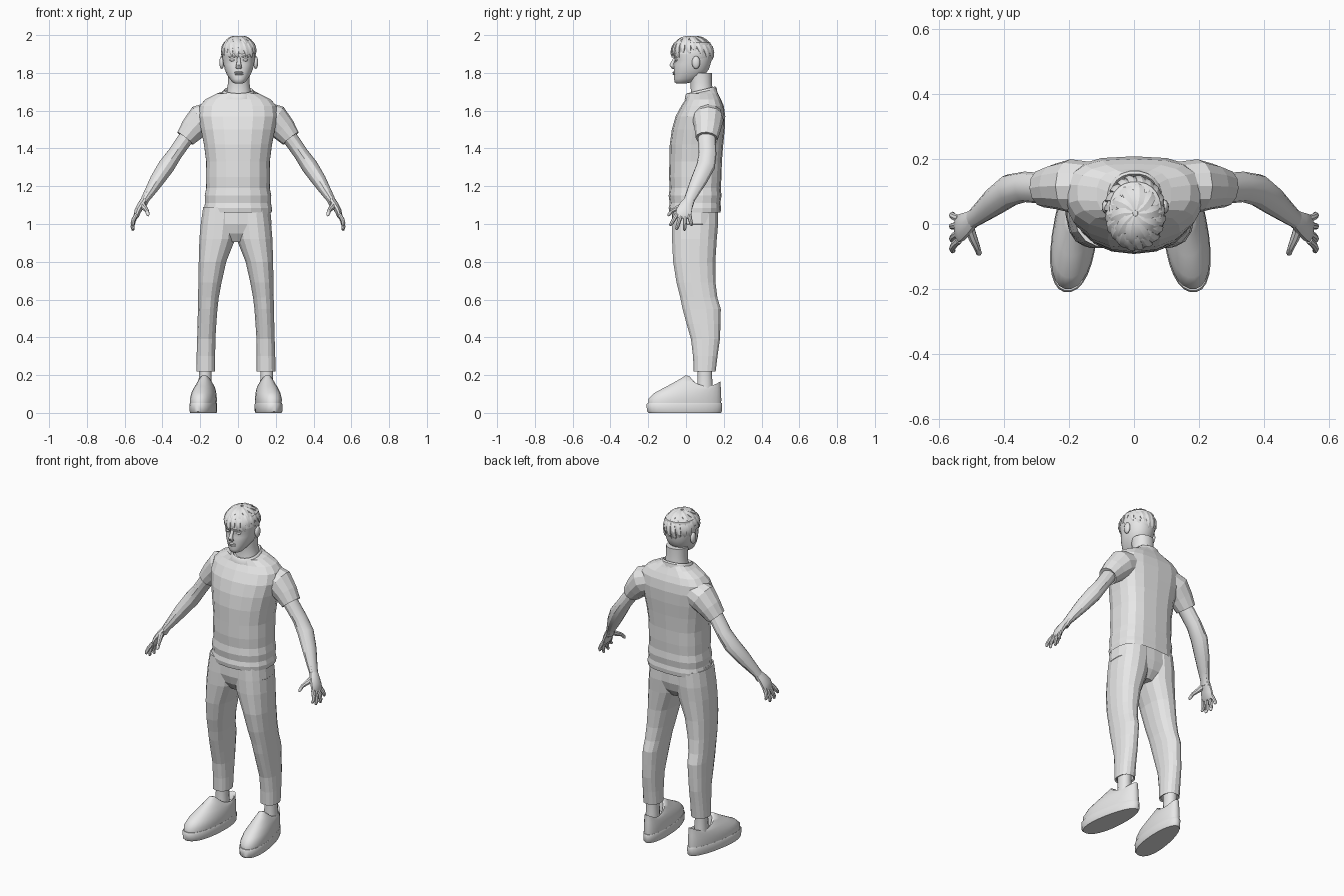
import bpy, bmesh, math
from mathutils import Vector

grey = bpy.data.materials.new("light_grey")
grey.diffuse_color = (0.8, 0.8, 0.8, 1)


def finish(name, bm, smooth=None):
    bmesh.ops.recalc_face_normals(bm, faces=bm.faces)
    me = bpy.data.meshes.new(name)
    bm.to_mesh(me)
    bm.free()
    me.materials.append(grey)
    ob = bpy.data.objects.new(name, me)
    bpy.context.collection.objects.link(ob)
    if smooth:
        bpy.ops.object.select_all(action='DESELECT')
        ob.select_set(True)
        bpy.context.view_layer.objects.active = ob
        bpy.ops.object.shade_smooth_by_angle(angle=math.radians(smooth))
    return ob


def loft(name, rings, smooth=None):
    """Skin a list of point rings and cap both ends."""
    bm = bmesh.new()
    vs = [[bm.verts.new(p) for p in r] for r in rings]
    n = len(vs[0])
    for a, b in zip(vs, vs[1:]):
        for i in range(n):
            j = (i + 1) % n
            bm.faces.new((a[i], a[j], b[j], b[i]))
    bm.faces.new(vs[0])
    bm.faces.new(vs[-1])
    return finish(name, bm, smooth)


def ring(cx, hw, yf, yb, zf, zb=None, n=18, pf=2.2, pb=2.2, dip=0):
    """Rounded outline from yf to yb; front and back may differ in height."""
    zb = zf if zb is None else zb
    pts = []
    for i in range(n):
        a = 2 * math.pi * (i + 0.5) / n
        c, s = math.cos(a), math.sin(a)
        p = pf if s < 0 else pb
        u = math.copysign(abs(c) ** (2 / p), c)
        v = math.copysign(abs(s) ** (2 / p), s)
        t = (v + 1) / 2
        pts.append(Vector((cx + hw * u, yf + (yb - yf) * t,
                           zf + (zb - zf) * t - dip * (1 - v * v))))
    return pts


def tube(name, path, radii, ref=(0, 1, 0), n=10, smooth=None):
    """Elliptical tube; each radius is (across, along ref)."""
    path = [Vector(p) for p in path]
    rings = []
    for i, p in enumerate(path):
        t = (path[min(i + 1, len(path) - 1)] - path[max(i - 1, 0)]).normalized()
        u = t.cross(Vector(ref)).normalized()
        v = u.cross(t)
        ru, rv = radii[i]
        rings.append([p + u * ru * math.cos(2 * math.pi * k / n)
                      + v * rv * math.sin(2 * math.pi * k / n) for k in range(n)])
    return loft(name, rings, smooth)


def ball(name, c, r, keep=None, smooth=60, seg=16):
    bm = bmesh.new()
    bmesh.ops.create_uvsphere(bm, u_segments=seg, v_segments=seg // 2 + 2, radius=1)
    for v in bm.verts:
        v.co = Vector((c[k] + v.co[k] * r[k] for k in range(3)))
    if keep:
        bad = [f for f in bm.faces if not keep(f.calc_center_median())]
        bmesh.ops.delete(bm, geom=bad, context='FACES')
    return finish(name, bm, smooth)


# Shirt body: half width, front y, back y, height
shirt = [(.172, -.08, .175, 1.075), (.180, -.088, .183, 1.06), (.182, -.092, .186, 1.085),
         (.176, -.086, .182, 1.11), (.178, -.092, .188, 1.15), (.170, -.086, .184, 1.19),
         (.171, -.09, .188, 1.25), (.170, -.088, .19, 1.33), (.182, -.086, .197, 1.42),
         (.198, -.075, .205, 1.50), (.212, -.055, .208, 1.57), (.205, -.025, .2, 1.625),
         (.175, -.002, .185, 1.66), (.115, .005, .17, 1.69)]
loft("shirt_body", [ring(0, w, f, b, z, pf=2.2, pb=2.9) for w, f, b, z in shirt]
     + [ring(.002, .078, .005, .158, 1.68, 1.72)])
# Collar band
loft("collar", [ring(.002, w, f, b, zf, zb, n=20) for w, f, b, zf, zb in
                [(.09, -.008, .168, 1.66, 1.69), (.083, -.004, .163, 1.683, 1.722),
                 (.075, .006, .155, 1.692, 1.728), (.066, .015, .146, 1.68, 1.715)]], 40)

# Trousers: hips, then legs
loft("hips", [ring(-.004, w, f, b, z, pf=2.6, pb=2.6) for w, f, b, z in
              [(.06, -.03, .12, .905), (.13, -.06, .155, .95), (.184, -.074, .17, 1.0),
               (.175, -.072, .17, 1.1)]])
legs = [(-.01, .175, -.07, .17, 1.09), (-.008, .188, -.075, .172, 1.0),
        (.002, .195, -.076, .165, .92), (.05, .198, -.07, .157, .80),
        (.075, .2, -.052, .158, .69), (.09, .201, -.032, .168, .61),
        (.097, .202, -.02, .186, .55), (.103, .204, .002, .184, .47),
        (.108, .206, .025, .181, .39), (.109, .209, .036, .168, .3),
        (.109, .21, .04, .158, .22), (.118, .2, .05, .15, .225), (.12, .198, .052, .148, .26)]
upper = [(.064, -.2, .187, .045, .045, 0), (.066, -.2, .188, .075, .07, 0),
         (.062, -.165, .187, .108, .1, 0), (.055, -.1, .186, .142, .125, .005),
         (.048, -.035, .184, .178, .145, .02), (.043, .0, .184, .2, .168, .04),
         (.036, .02, .172, .192, .16, .04), (.034, .03, .165, .13, .12, 0)]
MID = -.011  # mirror line of the legs
for s, side in ((1, "left"), (-1, "right")):
    loft(side + "_leg", [ring(MID + s * (a + b) / 2, (b - a) / 2, f, k, z, n=16, pf=2.3, pb=2.3)
                         for a, b, f, k, z in legs])
    loft(side + "_ankle", [ring(MID + s * .163, w, .1 - w * 1.15, .1 + w * 1.15, z, n=12)
                           for w, z in ((.038, .09), (.036, .16), (.034, .2), (.036, .27))], 50)

    def shoe(rings):
        # wider at the toe and turned slightly outwards
        for r in rings:
            for p in r:
                p.x = MID + s * (.168 + p.x * (1 - .75 * p.y) - .12 * p.y)
        return rings
    loft(side + "_shoe_upper", shoe([ring(0, w, f, b, zf, zb, n=28, dip=d)
                                     for w, f, b, zf, zb, d in upper]), 50)
    loft(side + "_shoe_sole", shoe([ring(0, w, f, b, z, n=28) for w, f, b, z in
                                    [(.064, -.2, .185, 0), (.067, -.208, .192, .008),
                                     (.068, -.21, .193, .045), (.065, -.205, .19, .052)]]), 40)

    # Sleeve with turned-in cuff
    tube(side + "_sleeve",
         [(s * x, y, z) for x, y, z in [(.13, .115, 1.575), (.195, .117, 1.55), (.24, .115, 1.502),
                                        (.28, .11, 1.453), (.275, .11, 1.459)]],
         [(.075, .075), (.084, .082), (.068, .07), (.053, .059), (.044, .05)], n=12)
    # Arm from inside the sleeve to the wrist
    tube(side + "_arm",
         [(s * x, y, z) for x, y, z in [(.24, .11, 1.5), (.29, .11, 1.435), (.335, .114, 1.37),
                                        (.38, .104, 1.305), (.43, .068, 1.23), (.47, .035, 1.165),
                                        (.492, .018, 1.13), (.505, .008, 1.1)]],
         [(.042, .046), (.04, .047), (.039, .047), (.044, .05), (.038, .044), (.028, .034),
          (.022, .029), (.02, .03)], n=12, smooth=30)
    # Palm, fingers and thumb
    tube(side + "_palm",
         [(s * x, y, z) for x, y, z in [(.492, .018, 1.13), (.513, .002, 1.1), (.53, -.01, 1.07),
                                        (.54, -.015, 1.04), (.543, -.016, 1.03)]],
         [(.02, .026), (.02, .036), (.018, .043), (.014, .044), (.008, .04)], smooth=40)
    for k, (y0, y1, zt) in enumerate([(-.049, -.083, .99), (-.027, -.05, .968),
                                      (-.004, -.008, .964), (.016, .03, .99)]):
        d = zt - 1.045
        tube(f"{side}_finger_{k + 1}",
             [(s * .538, y0, 1.05), (s * .553, y0 + (y1 - y0) * .45, 1.045 + d * .4),
              (s * .559, y0 + (y1 - y0) * .8, 1.045 + d * .75), (s * .556, y1, zt + .005),
              (s * .554, y1, zt)],
             [(.011, .012), (.011, .011), (.0095, .01), (.008, .008), (.003, .003)],
             n=8, smooth=40)
    tube(side + "_thumb",
         [(s * x, y, z) for x, y, z in [(.508, -.005, 1.105), (.495, -.042, 1.085),
                                        (.483, -.07, 1.072), (.476, -.09, 1.05), (.475, -.095, 1.042)]],
         [(.016, .018), (.014, .015), (.011, .011), (.009, .009), (.003, .003)],
         ref=(0, .5, 1), n=8, smooth=40)

# Neck and head
HX = .004
loft("neck", [ring(HX, w, f, b, z, n=16) for w, f, b, z in
              [(.075, .015, .15, 1.65), (.064, .025, .143, 1.7), (.058, .022, .138, 1.75),
               (.06, .015, .138, 1.8)]], 50)
head = [(.02, -.05, .0, 1.744), (.034, -.06, .03, 1.75), (.048, -.064, .07, 1.768),
        (.063, -.063, .1, 1.79), (.075, -.064, .122, 1.82), (.081, -.062, .13, 1.845),
        (.085, -.058, .135, 1.868), (.087, -.066, .138, 1.89), (.087, -.068, .138, 1.92),
        (.08, -.05, .13, 1.96), (.04, -.01, .08, 1.98)]
loft("head", [ring(HX, w, f, b, z, n=24, pf=2.3) for w, f, b, z in head], 50)
tube("nose", [(HX, -.058, 1.885), (HX, -.068, 1.86), (HX, -.077, 1.84), (HX, -.07, 1.827),
              (HX, -.058, 1.824)],
     [(.008, .006), (.01, .009), (.014, .011), (.016, .008), (.01, .004)], smooth=50)
for k, z in (("upper", 1.802), ("lower", 1.793)):
    ball(k + "_lip", (HX, -.062, z), (.024, .009, .0055), seg=12)
for s, side in ((1, "left"), (-1, "right")):
    ball(side + "_eye", (HX + s * .034, -.05, 1.868), (.015, .009, .007), seg=12)
    tube(side + "_brow", [(HX + s * .014, -.064, 1.883), (HX + s * .035, -.061, 1.888),
                          (HX + s * .056, -.048, 1.883)],
         [(.003, .004), (.004, .005), (.002, .003)], n=6)
    ball(side + "_ear", (HX + s * .09, .053, 1.855), (.013, .022, .034), seg=12)

# Hair: cap plus locks sweeping from the crown
C = Vector((HX, .033, 1.9))


def hairline(p):
    return p.z > 1.905 - .07 * min(max((p.y - .03) / .06, 0), 1)


ball("hair_cap", C, (.092, .111, .092), hairline, seg=28)


def lock(name, a, p0, p1, size, lift, swirl):
    path, refs = [], 6
    for k in range(refs):
        phi = p0 + (p1 - p0) * k / (refs - 1)
        b = a + swirl * (phi - .8)
        path.append(C + Vector((.092 * math.sin(phi) * math.cos(b),
                                .111 * math.sin(phi) * math.sin(b),
                                .093 * math.cos(phi))) * lift)
    prof = (.35, .8, 1, 1, .75, .15)
    tube(name, path, [(.009 * f, size * f) for f in prof],
         ref=(-math.sin(a), math.cos(a), 0), n=6, smooth=25)


for i in range(20):
    a = 2 * math.pi * i / 20
    front, back = max(0, -math.sin(a)), max(0, math.sin(a))
    end = 1.5 + .2 * front + .55 * back + .1 * (i % 3 - 1)
    lock(f"hair_lock_{i + 1}", a, .55, end, .019, .99, .25)
    if i % 2 == 0:
        lock(f"crown_lock_{i // 2 + 1}", a + .15, .08, 1.15, .021, 1.0, .4)
